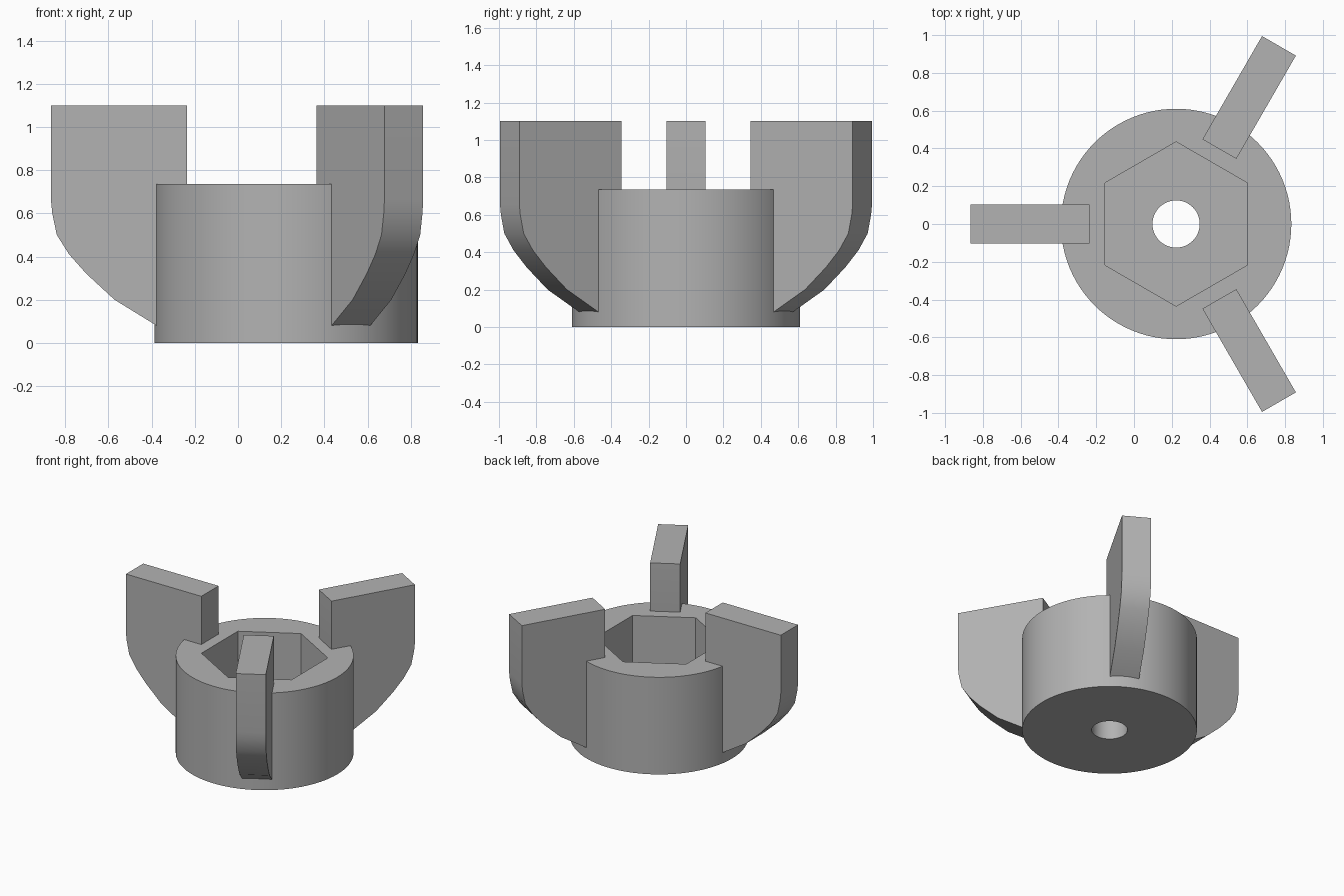
import bpy, bmesh, math
from mathutils import Matrix, Vector

cube = bpy.data.objects.get("Cube")
if cube:
    bpy.data.objects.remove(cube, do_unlink=True)

AXIS_X = 0.223          # hub axis position
HUB_R, HUB_H = 0.61, 0.735
POCKET_R, POCKET_FLOOR = 0.435, 0.22
BORE_R = 0.125
WING_T = 0.207

grey = bpy.data.materials.new("plain grey")
grey.use_nodes = True
colour = (0.45, 0.45, 0.45, 1)
grey.diffuse_color = colour
grey.node_tree.nodes["Principled BSDF"].inputs["Base Color"].default_value = colour


def prism(name, sides, radius, z0, z1, turn=0.0):
    bpy.ops.mesh.primitive_cylinder_add(
        vertices=sides, radius=radius, depth=z1 - z0,
        location=(AXIS_X, 0, (z0 + z1) / 2), rotation=(0, 0, turn))
    obj = bpy.context.object
    obj.name = name
    obj.data.materials.append(grey)
    return obj


def smooth(obj, angle):
    bpy.ops.object.select_all(action='DESELECT')
    obj.select_set(True)
    bpy.context.view_layer.objects.active = obj
    bpy.ops.object.shade_smooth_by_angle(angle=math.radians(angle))


# Round hub with a hexagonal nut pocket and a bolt hole
hub = prism("hub", 96, HUB_R, 0, HUB_H)
cutters = [prism("pocket_cutter", 6, POCKET_R, POCKET_FLOOR, HUB_H + 0.2),
           prism("bore_cutter", 48, BORE_R, -0.2, POCKET_FLOOR + 0.1)]
for cutter in cutters:
    bpy.context.view_layer.objects.active = hub
    mod = hub.modifiers.new("cut", 'BOOLEAN')
    mod.operation = 'DIFFERENCE'
    mod.solver = 'EXACT'
    mod.object = cutter
    bpy.ops.object.modifier_apply(modifier=mod.name)
    bpy.data.objects.remove(cutter, do_unlink=True)
smooth(hub, 25)

# Wing outline as (distance from axis, height)
outline = [(0.458, 1.1), (0.458, 0.3), (0.5, 0.08), (0.6, 0.08), (0.795, 0.2),
           (0.925, 0.32), (1.005, 0.41), (1.062, 0.5), (1.083, 0.6),
           (1.089, 0.66), (1.089, 1.1)]


def wing(name, degrees):
    bm = bmesh.new()
    face = bm.faces.new([bm.verts.new((r, -WING_T / 2, z)) for r, z in outline])
    out = bmesh.ops.extrude_face_region(bm, geom=[face])
    moved = [v for v in out["geom"] if isinstance(v, bmesh.types.BMVert)]
    bmesh.ops.translate(bm, verts=moved, vec=Vector((0, WING_T, 0)))
    bmesh.ops.recalc_face_normals(bm, faces=bm.faces)
    bm.transform(Matrix.Translation((AXIS_X, 0, 0))
                 @ Matrix.Rotation(math.radians(degrees), 4, 'Z'))
    mesh = bpy.data.meshes.new(name)
    bm.to_mesh(mesh)
    bm.free()
    mesh.materials.append(grey)
    obj = bpy.data.objects.new(name, mesh)
    bpy.context.collection.objects.link(obj)
    smooth(obj, 28)


# Three grip wings spaced evenly around the hub
for name, degrees in (("back_wing", 60), ("right_wing", 180), ("front_wing", 300)):
    wing(name, degrees)
